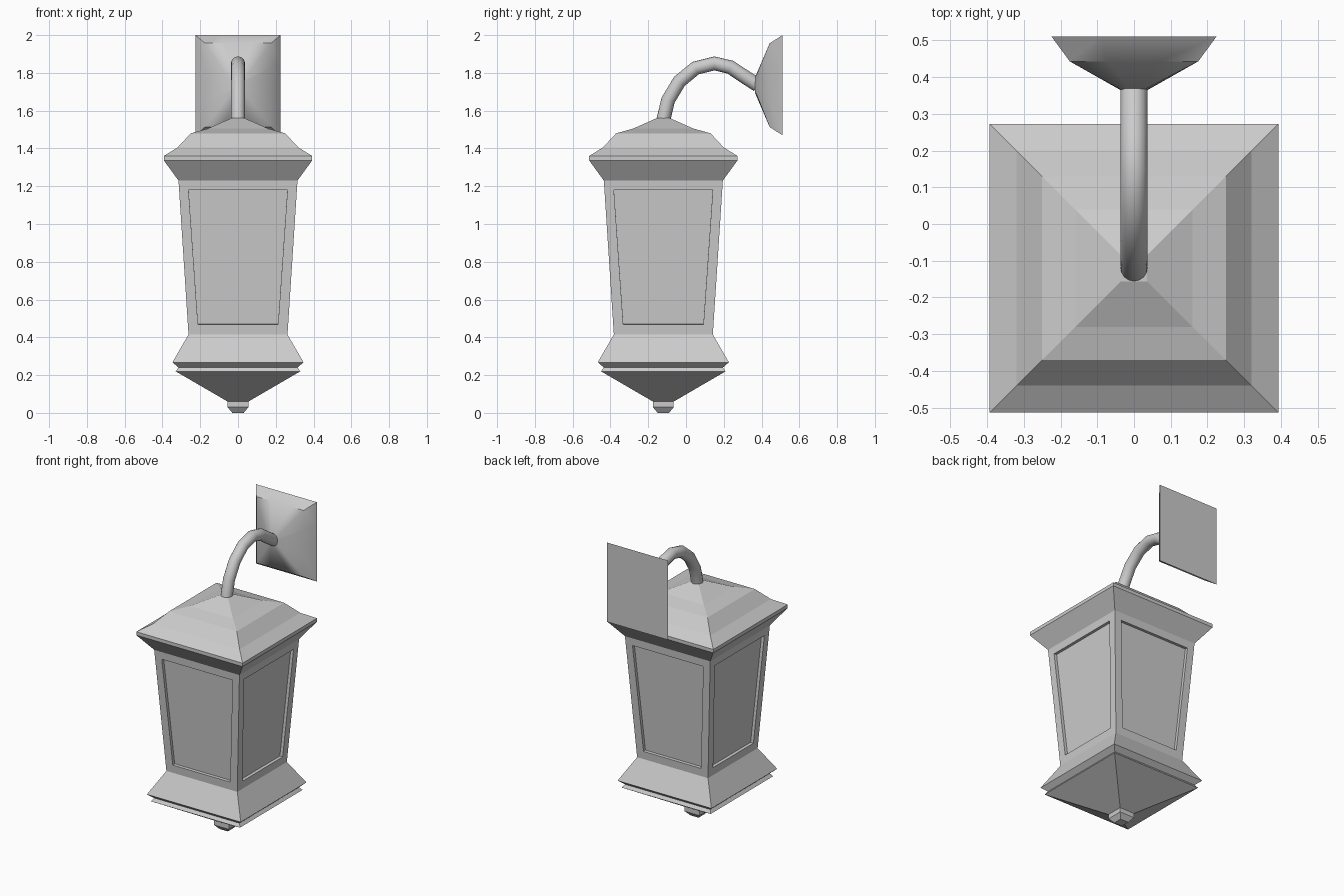
import bpy, bmesh, math
from mathutils import Vector

cube = bpy.data.objects.get("Cube")
if cube:
    bpy.data.objects.remove(cube)

metal = bpy.data.materials.new("grey_metal")
metal.use_nodes = True
GREY = (0.6, 0.6, 0.6, 1)
metal.diffuse_color = GREY
metal.node_tree.nodes["Principled BSDF"].inputs["Base Color"].default_value = GREY

AXIS_Y = -0.12   # lantern centre line
NECK_Z = 1.735   # height where the arm meets the wall plate


def loft(bm, rings):
    """Skin a stack of closed rings and cap both ends."""
    rows = [[bm.verts.new(p) for p in ring] for ring in rings]
    sides = []
    for a, b in zip(rows, rows[1:]):
        n = len(a)
        sides.append([bm.faces.new((a[i], a[(i + 1) % n], b[(i + 1) % n], b[i]))
                      for i in range(n)])
    bm.faces.new(rows[0])
    bm.faces.new(rows[-1])
    bmesh.ops.recalc_face_normals(bm, faces=bm.faces)
    return sides


def make_object(name, bm, smooth=False):
    mesh = bpy.data.meshes.new(name)
    bm.to_mesh(mesh)
    bm.free()
    obj = bpy.data.objects.new(name, mesh)
    bpy.context.collection.objects.link(obj)
    mesh.materials.append(metal)
    if smooth:
        bpy.ops.object.select_all(action="DESELECT")
        obj.select_set(True)
        bpy.context.view_layer.objects.active = obj
        bpy.ops.object.shade_smooth_by_angle(angle=math.radians(35))
    return obj


def square_tier(name, profile, panels=False):
    """Square section following (half width, height) pairs."""
    corners = [(-1, -1), (1, -1), (1, 1), (-1, 1)]
    bm = bmesh.new()
    sides = loft(bm, [[(w * x, AXIS_Y + w * y, z) for x, y in corners]
                      for w, z in profile])
    if panels:
        bmesh.ops.inset_individual(bm, faces=sides[0], thickness=0.073)
        bmesh.ops.inset_individual(bm, faces=sides[0], thickness=0.0001, depth=-0.02)
    return make_object(name, bm)


# Lantern, bottom to top
square_tier("bottom_finial", [(0.03, 0), (0.055, 0.03), (0.055, 0.065)])
square_tier("lower_bowl", [(0.055, 0.06), (0.33, 0.22), (0.315, 0.24)])
square_tier("base_skirt", [(0.315, 0.24), (0.347, 0.268), (0.262, 0.415)])
square_tier("lantern_body", [(0.262, 0.415), (0.315, 1.23)], panels=True)
square_tier("roof", [(0.315, 1.23), (0.393, 1.337), (0.393, 1.36), (0.32, 1.405),
                     (0.25, 1.48), (0.16, 1.505), (0.036, 1.56)])


# Wall plate tapering from a rectangle to the round neck
def plate_ring(y, half_x, half_z, is_round=False):
    ring = []
    for i in range(16):
        a = i * math.tau / 16
        c, s = math.cos(a), math.sin(a)
        k = 1 if is_round else 1 / max(abs(c), abs(s))
        ring.append((half_x * c * k, y, NECK_Z + half_z * s * k))
    return ring


bm = bmesh.new()
loft(bm, [plate_ring(0.511, 0.225, 0.265), plate_ring(0.443, 0.175, 0.222),
          plate_ring(0.365, 0.037, 0.04, True)])
make_object("wall_plate", bm, smooth=True)

# Curved arm swept along its centre line
path = [Vector((0, y, z)) for y, z in [
    (AXIS_Y, 1.55), (-0.095, 1.655), (-0.035, 1.755), (0.05, 1.825), (0.15, 1.85),
    (0.235, 1.83), (0.31, 1.78), (0.38, NECK_Z)]]
rings = []
for i, p in enumerate(path):
    tangent = (path[min(i + 1, len(path) - 1)] - path[max(i - 1, 0)]).normalized()
    side = Vector((1, 0, 0))
    up = tangent.cross(side)
    rings.append([p + 0.037 * (math.cos(a) * side + math.sin(a) * up)
                  for a in (k * math.tau / 16 for k in range(16))])
bm = bmesh.new()
loft(bm, rings)
make_object("curved_arm", bm, smooth=True)
